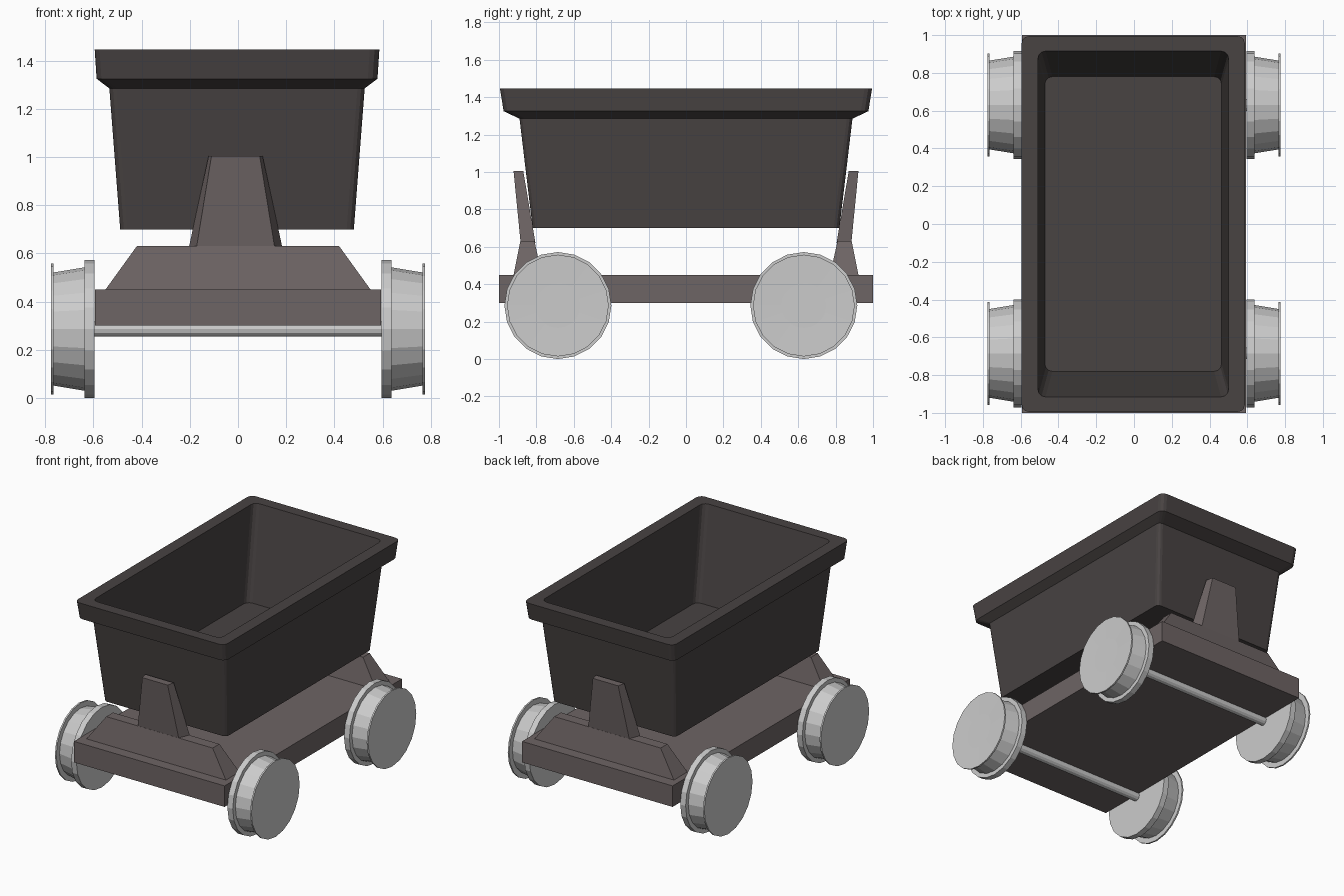
import bpy, bmesh
from math import pi, cos, sin

if "Cube" in bpy.data.objects:
    bpy.data.objects.remove(bpy.data.objects["Cube"])


def material(name, rgb):
    m = bpy.data.materials.new(name)
    m.diffuse_color = (*rgb, 1)
    m.use_nodes = True
    m.node_tree.nodes["Principled BSDF"].inputs["Base Color"].default_value = m.diffuse_color
    return m


DARK = material("dark_iron", (0.065, 0.056, 0.055))
FRAME = material("frame_brown", (0.155, 0.128, 0.128))


def loft(name, rings, mat=None):
    """Skin a list of equal-length rings and cap both ends."""
    bm = bmesh.new()
    vr = [[bm.verts.new(p) for p in r] for r in rings]
    n = len(vr[0])
    for a, b in zip(vr, vr[1:]):
        for i in range(n):
            j = (i + 1) % n
            bm.faces.new((a[i], a[j], b[j], b[i]))
    bm.faces.new(vr[0][::-1])
    bm.faces.new(vr[-1])
    bmesh.ops.recalc_face_normals(bm, faces=bm.faces)
    me = bpy.data.meshes.new(name)
    bm.to_mesh(me)
    bm.free()
    ob = bpy.data.objects.new(name, me)
    bpy.context.collection.objects.link(ob)
    if mat:
        me.materials.append(mat)
    return ob


def rounded_rect(hx, hy, z, r, cx=-0.004, cy=0.0, seg=3):
    pts = []
    for q, (sx, sy) in enumerate([(1, 1), (-1, 1), (-1, -1), (1, -1)]):
        for k in range(seg + 1):
            a = (q + k / seg) * pi / 2
            pts.append((cx + sx * (hx - r) + r * cos(a),
                        cy + sy * (hy - r) + r * sin(a), z))
    return pts


def circle(x, r, y, z, n=20):
    return [(x, y + r * cos(2 * pi * i / n), z + r * sin(2 * pi * i / n))
            for i in range(n)]


# Tub: outer wall, flared lip, rim, inner wall, floor
loft("tub", [rounded_rect(*p) for p in [
    (0.485, 0.82, 0.70, 0.03),
    (0.53, 0.89, 1.285, 0.03),
    (0.583, 0.975, 1.325, 0.04),
    (0.591, 0.995, 1.447, 0.04),
    (0.505, 0.915, 1.447, 0.04),
    (0.468, 0.78, 0.80, 0.04)]], DARK)

# Chassis slab
loft("chassis", [[(-.594, -1, z), (.594, -1, z), (.594, 1, z), (-.594, 1, z)]
                 for z in (0.30, 0.45)], FRAME)

for s, end in ((-1, "front"), (1, "back")):
    # Tapered bolster across the chassis
    loft(end + "_bolster", [
        [(-hx, s * yi, z), (hx, s * yi, z), (hx, s * yo, z), (-hx, s * yo, z)]
        for hx, yi, yo, z in ((0.55, 0.77, 0.922, 0.45),
                              (0.42, 0.81, 0.886, 0.63))], FRAME)
    # Leaning upright that holds the tub
    loft(end + "_upright", [
        [(-hi - .01, s * yi, z), (hi - .01, s * yi, z),
         (ho - .01, s * yo, z), (-ho - .01, s * yo, z)]
        for hi, ho, yi, yo, z in ((0.195, 0.163, 0.805, 0.884, 0.62),
                                  (0.112, 0.10, 0.87, 0.922, 1.005))], FRAME)

# Axles and flanged wheels
WHEEL = [(0.596, 0.286), (0.638, 0.286), (0.638, 0.256), (0.765, 0.235),
         (0.765, 0.272), (0.776, 0.272), (0.772, 0.12)]
for y, end in ((-0.685, "front"), (0.63, "back")):
    loft(end + "_axle", [circle(x, 0.031, y, 0.286, 12) for x in (-.61, .61)])
    for s, side in ((-1, "left"), (1, "right")):
        loft(f"{end}_{side}_wheel",
             [circle(s * x, r, y, 0.286) for x, r in WHEEL])
